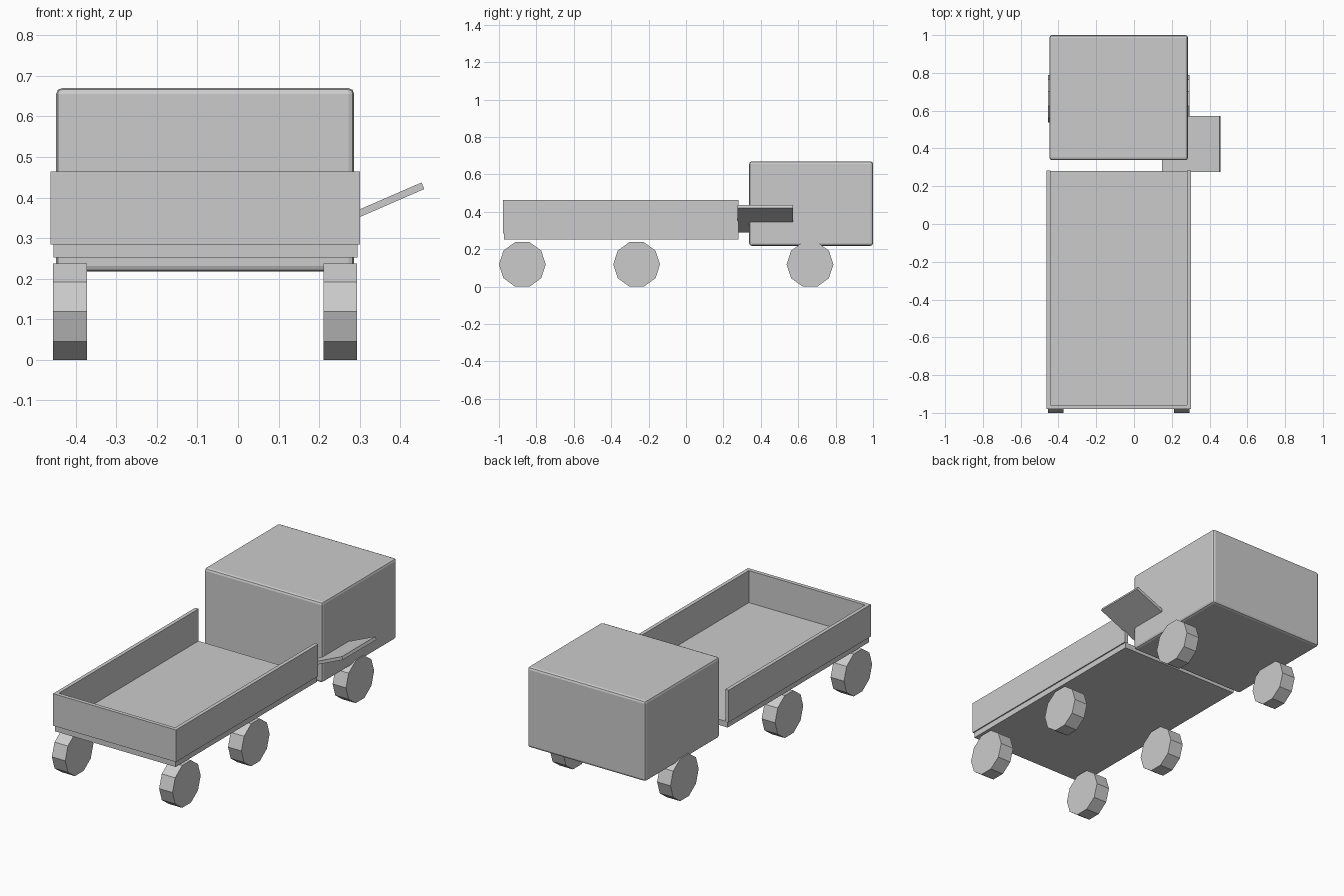
import bpy, bmesh, math
from mathutils import Matrix

if "Cube" in bpy.data.objects:
    bpy.data.objects.remove(bpy.data.objects["Cube"])

CX = -0.081  # centre line of the truck body


def make_object(name, bm):
    bmesh.ops.recalc_face_normals(bm, faces=bm.faces)
    mesh = bpy.data.meshes.new(name)
    bm.to_mesh(mesh)
    bm.free()
    obj = bpy.data.objects.new(name, mesh)
    bpy.context.collection.objects.link(obj)
    return obj


def box(name, x, y, z, tilt=0.0):
    """Box from (min, max) ranges, optionally tilted about its own y axis."""
    bm = bmesh.new()
    bmesh.ops.create_cube(bm, size=1)
    size = [b - a for a, b in (x, y, z)]
    centre = [(a + b) / 2 for a, b in (x, y, z)]
    bm.transform(Matrix.Translation(centre) @ Matrix.Rotation(tilt, 4, 'Y')
                 @ Matrix.Diagonal((*size, 1)))
    return make_object(name, bm)


# Cab with softened edges
cab = box("cab", (-0.448, 0.286), (0.338, 1.0), (0.218, 0.67))
bevel = cab.modifiers.new("Bevel", 'BEVEL')
bevel.width = 0.014
bevel.segments = 2

# Bed floor, slightly inset below the walls
box("bed_floor", (-0.455, 0.294), (-0.972, 0.28), (0.252, 0.284))

# Bed walls: U-shaped profile, open towards the cab, extruded upwards
outer, inner = 0.3815, 0.3605
back, back_in, front = -0.979, -0.957, 0.282
profile = [(-outer, front), (-outer, back), (outer, back), (outer, front),
           (inner, front), (inner, back_in), (-inner, back_in), (-inner, front)]
bm = bmesh.new()
face = bm.faces.new([bm.verts.new((CX + x, y, 0.284)) for x, y in profile])
top = bmesh.ops.extrude_face_region(bm, geom=[face])
bmesh.ops.translate(bm, vec=(0, 0, 0.18),
                    verts=[v for v in top["geom"] if isinstance(v, bmesh.types.BMVert)])
make_object("bed_walls", bm)

# Tilted plate sticking out beside the cab
box("side_plate", (0.1385, 0.4695), (0.275, 0.572), (0.3545, 0.372),
    tilt=-math.radians(23.5))

# Six ten-sided wheels with flat treads resting on the ground
for row, y in (("rear", -0.875), ("middle", -0.264), ("front", 0.663)):
    for side, s in (("left", -1), ("right", 1)):
        bm = bmesh.new()
        bmesh.ops.create_cone(bm, cap_ends=True, segments=10,
                              radius1=0.125, radius2=0.125, depth=0.083)
        # Align a vertex with +y, then lay the axle along x
        start = max(bm.verts, key=lambda v: v.co.z)
        spin = math.pi / 2 - math.atan2(start.co.y, start.co.x)
        bm.transform(Matrix.Translation((CX + s * 0.333, y, 0.119))
                     @ Matrix.Rotation(math.pi / 2, 4, 'Y')
                     @ Matrix.Rotation(spin, 4, 'Z'))
        make_object(f"{row}_{side}_wheel", bm)
